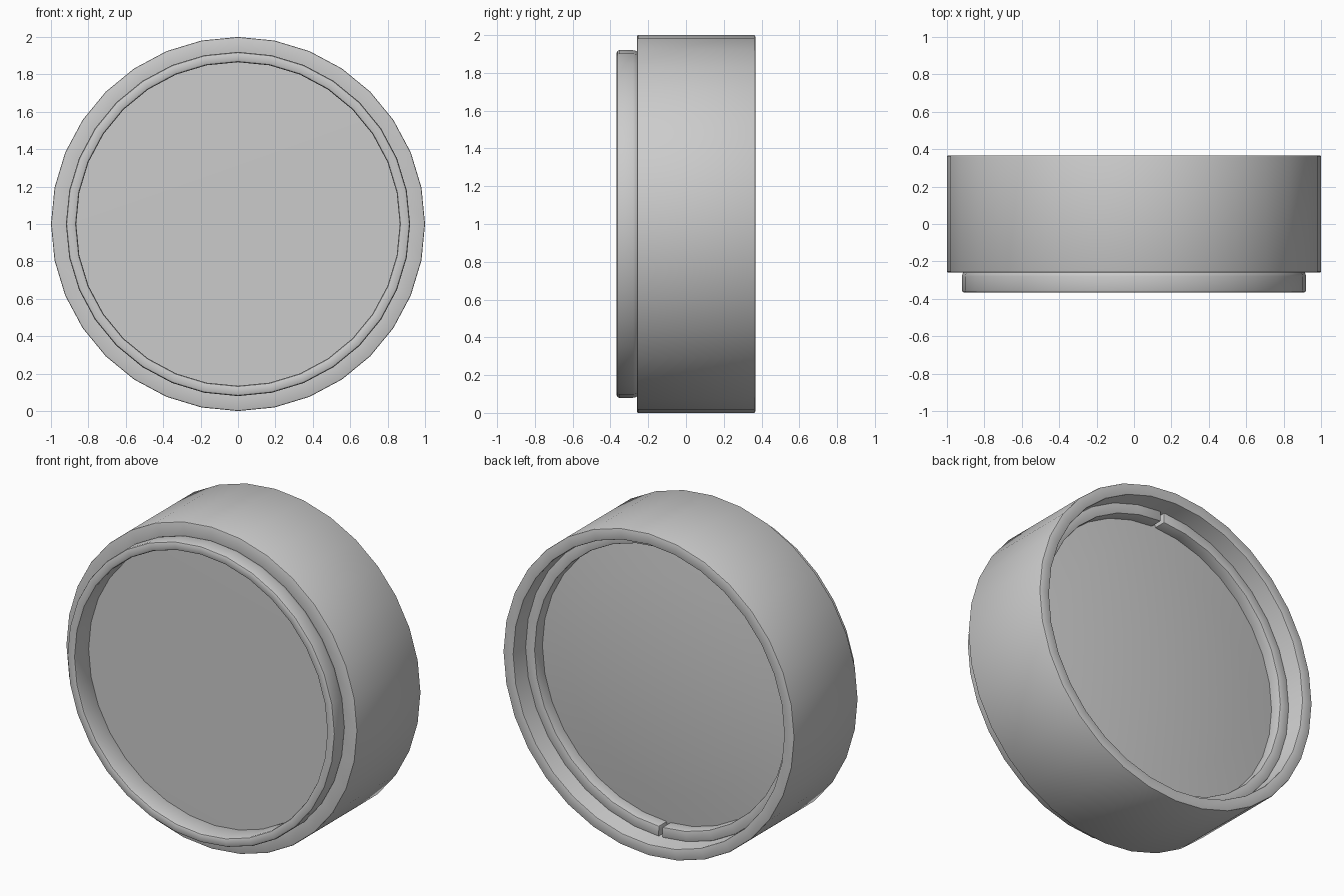
import bpy, bmesh, math

if "Cube" in bpy.data.objects:
    bpy.data.objects.remove(bpy.data.objects["Cube"])

SEG = 32
FULL = [2 * math.pi * i / SEG for i in range(SEG)]


def lathe(name, profile, angles=FULL, closed=True, bevel=0.0, smooth=40):
    """Sweep (radius, y) points round the y axis through z = 1."""
    bm = bmesh.new()
    rows = [[bm.verts.new((r * math.sin(a), y, 1 + r * math.cos(a)))
             for r, y in profile] for a in angles]
    n = len(profile)
    sides = n if profile[0][0] > 0 else n - 1
    for i in range(len(rows) if closed else len(rows) - 1):
        a, b = rows[i], rows[(i + 1) % len(rows)]
        for j in range(sides):
            k = (j + 1) % n
            if profile[j][0] == 0:
                bm.faces.new((a[j], b[k], a[k]))
            elif profile[k][0] == 0:
                bm.faces.new((a[j], b[j], a[k]))
            else:
                bm.faces.new((a[j], b[j], b[k], a[k]))
    if not closed:
        bm.faces.new(rows[0])
        bm.faces.new(rows[-1])
    bmesh.ops.remove_doubles(bm, verts=bm.verts[:], dist=1e-5)
    bmesh.ops.recalc_face_normals(bm, faces=bm.faces[:])
    if bevel:
        sharp = [e for e in bm.edges if e.is_manifold
                 and e.calc_face_angle() > math.radians(40)]
        bmesh.ops.bevel(bm, geom=sharp, offset=bevel, segments=2,
                        profile=0.5, affect='EDGES')
    mesh = bpy.data.meshes.new(name)
    bm.to_mesh(mesh)
    bm.free()
    ob = bpy.data.objects.new(name, mesh)
    bpy.context.collection.objects.link(ob)
    bpy.ops.object.select_all(action='DESELECT')
    ob.select_set(True)
    bpy.context.view_layer.objects.active = ob
    bpy.ops.object.shade_smooth_by_angle(angle=math.radians(smooth))
    return ob


# Wide outer barrel
lathe("barrel", [(1, -.26), (1, .367), (.93, .367), (.93, -.2),
                 (.88, -.2), (.88, -.26)], bevel=.007)

# Narrow rounded lip on the front, set off by a small groove
lathe("front_lip", [(.92, -.367), (.92, -.267), (.905, -.25),
                    (.905, -.2), (.865, -.2), (.865, -.367)], bevel=.013)

# Retaining ring in two halves, leaving a slot at top and bottom
GAP = .013
for side, start in (("right", 0), ("left", math.pi)):
    arc = ([start + GAP] + [start + FULL[i] for i in range(1, SEG // 2)]
           + [start + math.pi - GAP])
    lathe("retaining_ring_" + side,
          [(.93, .25), (.865, .25), (.865, .14), (.93, .14)],
          arc, closed=False, bevel=.006)

# Lens: flat front, gently domed back
dome = [(.895 * t, .17 + .06 * (1 - t * t)) for t in (0, .25, .5, .75, 1)]
lathe("lens", dome + [(.895, -.23), (0, -.235)])
